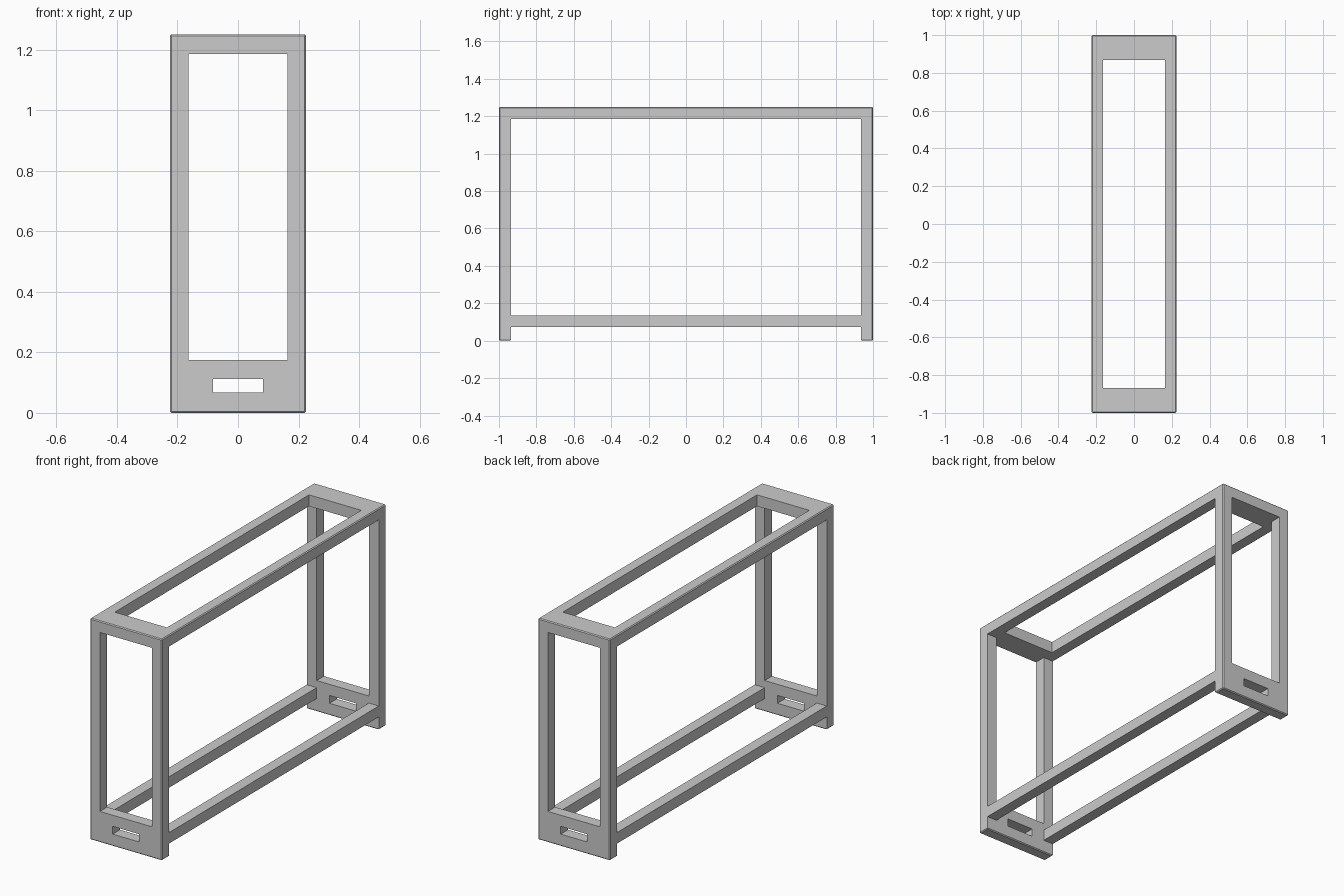
import bpy, bmesh

if "Cube" in bpy.data.objects:
    bpy.data.objects.remove(bpy.data.objects["Cube"])

# Main dimensions
W, L, H = 0.225, 1.0, 1.25        # half width, half length, height
XI, YI, YT = 0.163, 0.935, 0.867  # inner faces of posts, end panels, top plates
ZU = 1.186                        # underside of the top frame
BEVEL = 0.005

# Solid boxes (x0, x1, y0, y1, z0, z1)
solids, slots = [], []
for s in (-1, 1):
    def along_y(a, b):
        return tuple(sorted((s * a, s * b)))
    # top end plate, lower end panel with its slot
    solids.append((-W, W, *along_y(YT, L), ZU, H))
    solids.append((-W, W, *along_y(YI, L), 0, 0.175))
    slots.append((-0.083, 0.083, *along_y(YI, L), 0.068, 0.112))
    # top rail, bottom rail and the two posts on this side
    x0, x1 = sorted((s * XI, s * W))
    solids.append((x0, x1, -L, L, ZU, H))
    solids.append((x0, x1, -L, L, 0.073, 0.135))
    solids.append((x0, x1, -L, -YI, 0, H))
    solids.append((x0, x1, YI, L, 0, H))


def weld_boxes(bm, adds, cuts):
    """Fill bm with the outer skin of the boxes, less the cuts."""
    grid = [sorted({b[i] for b in adds + cuts for i in (2 * a, 2 * a + 1)})
            for a in range(3)]

    def filled(cell):
        if any(i < 0 or i >= len(g) - 1 for i, g in zip(cell, grid)):
            return False
        c = [(g[i] + g[i + 1]) / 2 for i, g in zip(cell, grid)]

        def inside(b):
            return all(b[2 * a] < c[a] < b[2 * a + 1] for a in range(3))
        return any(map(inside, adds)) and not any(map(inside, cuts))

    verts = {}

    def vert(key):
        if key not in verts:
            verts[key] = bm.verts.new([grid[a][key[a]] for a in range(3)])
        return verts[key]

    nx, ny, nz = (len(g) - 1 for g in grid)
    for cell in ((i, j, k) for i in range(nx) for j in range(ny) for k in range(nz)):
        if not filled(cell):
            continue
        for a in range(3):
            u, v = (a + 1) % 3, (a + 2) % 3
            for d in (0, 1):
                near = list(cell)
                near[a] += 2 * d - 1
                if filled(near):
                    continue
                ring = []
                for du, dv in ((0, 0), (1, 0), (1, 1), (0, 1)):
                    key = list(cell)
                    key[a] += d
                    key[u] += du
                    key[v] += dv
                    ring.append(vert(tuple(key)))
                bm.faces.new(ring if d else ring[::-1])


bm = bmesh.new()
weld_boxes(bm, solids, slots)
bmesh.ops.dissolve_limit(bm, angle_limit=0.01, verts=bm.verts[:], edges=bm.edges[:])


# Ease the outer corners and the feet
def outer(e):
    a, b = (v.co for v in e.verts)
    planes = ((0, W), (0, -W), (1, L), (1, -L), (2, H), (2, 0))
    on = sum(abs(a[i] - p) < 1e-4 and abs(b[i] - p) < 1e-4 for i, p in planes)
    foot = a.z < 1e-4 and b.z < 1e-4
    return (on >= 2 or foot) and len(e.link_faces) == 2 and e.calc_face_angle(0) > 0.5


bmesh.ops.bevel(bm, geom=[e for e in bm.edges if outer(e)], offset=BEVEL,
                segments=1, affect='EDGES', clamp_overlap=True)
mesh = bpy.data.meshes.new("stand_frame")
bm.to_mesh(mesh)
bm.free()
frame = bpy.data.objects.new("stand_frame", mesh)
bpy.context.collection.objects.link(frame)

grey = bpy.data.materials.new("plain_grey")
grey.diffuse_color = (0.6, 0.6, 0.6, 1)
grey.use_nodes = True
grey.node_tree.nodes["Principled BSDF"].inputs["Base Color"].default_value = grey.diffuse_color
mesh.materials.append(grey)
